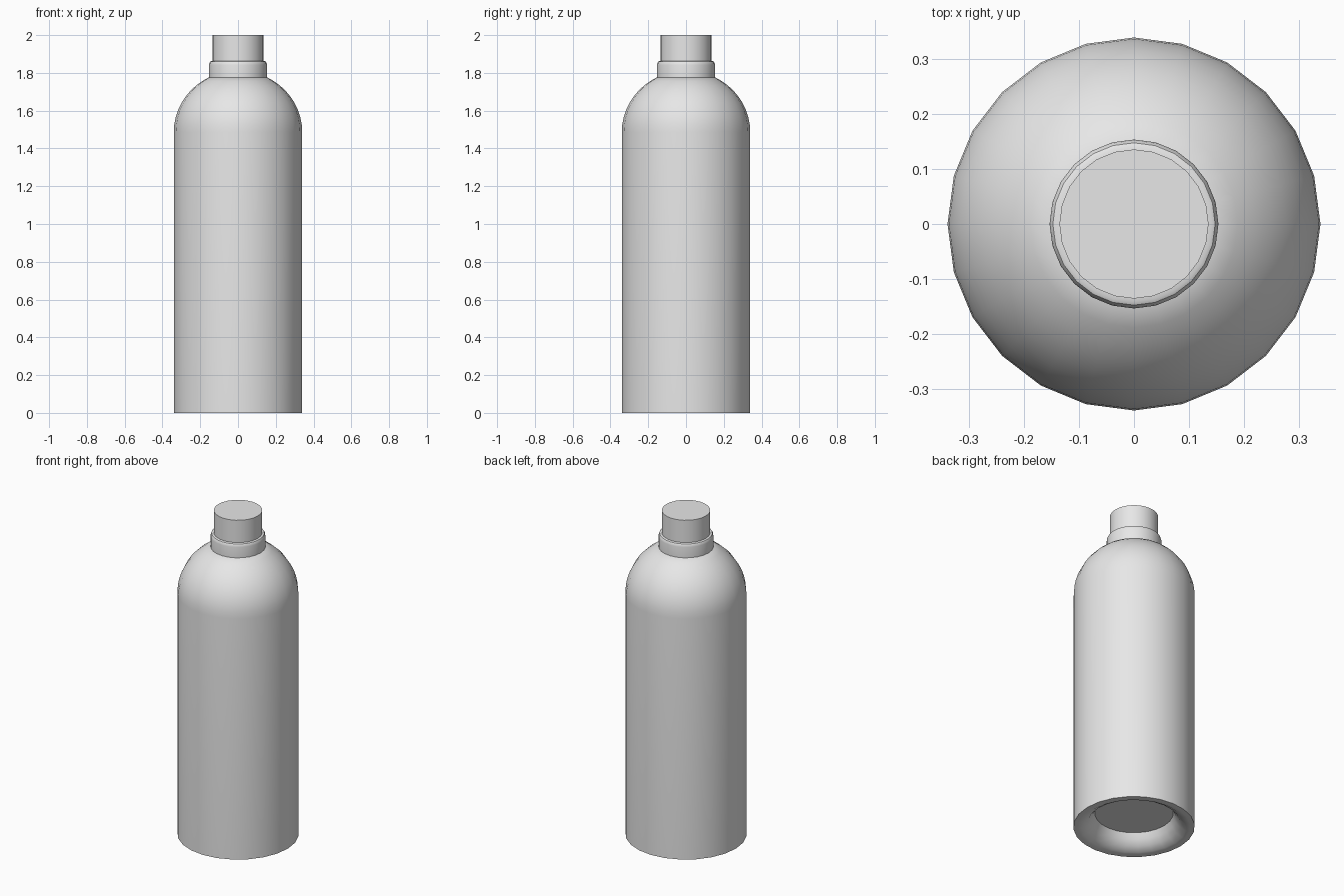
import bpy, bmesh, math

SIDES = 24

if "Cube" in bpy.data.objects:
    bpy.data.objects.remove(bpy.data.objects["Cube"], do_unlink=True)

grey = bpy.data.materials.new("light_grey")
grey.use_nodes = True
grey.diffuse_color = (0.8, 0.8, 0.8, 1)
grey.node_tree.nodes["Principled BSDF"].inputs["Base Color"].default_value = (0.8, 0.8, 0.8, 1)


def lathe(name, profile):
    """Turn a bottom-to-top (radius, height) profile around z and close both ends."""
    bm = bmesh.new()
    rings = []
    for r, z in profile:
        rings.append([bm.verts.new((r * math.cos(a), r * math.sin(a), z))
                      for a in (2 * math.pi * i / SIDES for i in range(SIDES))])
    for low, high in zip(rings, rings[1:]):
        for i in range(SIDES):
            j = (i + 1) % SIDES
            bm.faces.new((low[i], low[j], high[j], high[i]))
    bm.faces.new(rings[0][::-1])
    bm.faces.new(rings[-1])
    bmesh.ops.recalc_face_normals(bm, faces=bm.faces)
    mesh = bpy.data.meshes.new(name)
    bm.to_mesh(mesh)
    bm.free()
    mesh.materials.append(grey)
    obj = bpy.data.objects.new(name, mesh)
    bpy.context.collection.objects.link(obj)
    bpy.ops.object.select_all(action='DESELECT')
    obj.select_set(True)
    bpy.context.view_layer.objects.active = obj
    bpy.ops.object.shade_smooth_by_angle(angle=math.radians(32))
    return obj


# Bottle body: recessed base, straight wall, domed shoulder
R, WALL_TOP, NECK_R, NECK_Z = 0.34, 1.487, 0.153, 1.777
base = [(0.22, 0.088), (0.236, 0.055), (0.26, 0.024), (0.295, 0.003), (0.315, 0.0), (R, 0.0)]
end = math.acos(NECK_R / R)
rise = (NECK_Z - WALL_TOP) / math.sin(end)
shoulder = [(R * math.cos(end * k / 9), WALL_TOP + rise * math.sin(end * k / 9))
            for k in range(10)]
lathe("bottle_body", base + shoulder)

# Neck collar with a rounded upper edge
lathe("neck_collar", [(0.154, NECK_Z - 0.003), (0.154, 1.842), (0.152, 1.852),
                      (0.148, 1.859), (0.142, 1.862), (0.13, 1.862)])

# Plain cylindrical cap
lathe("cap", [(0.136, 1.855), (0.136, 2.0)])
